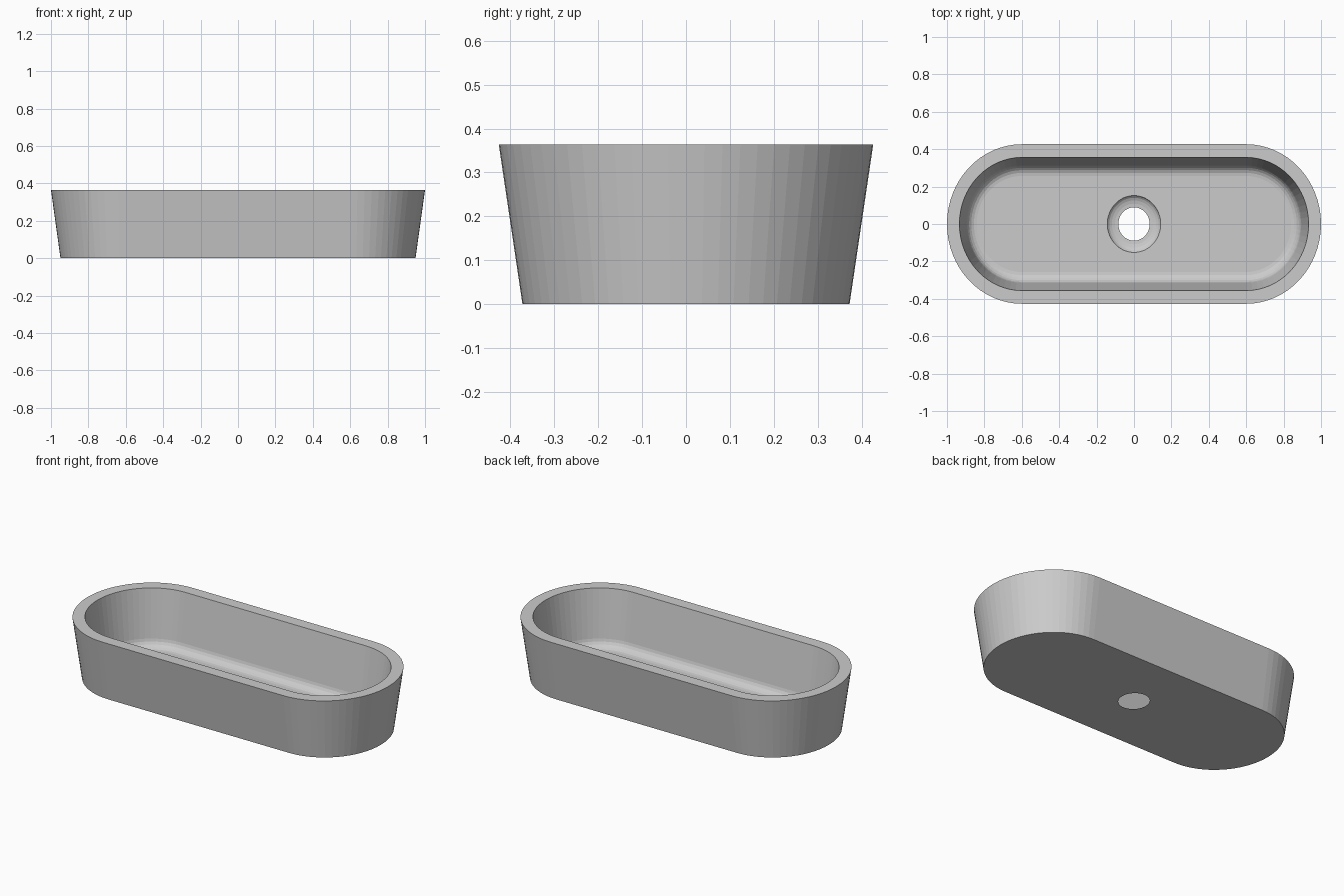
import bpy
import bmesh
from math import sin, cos, pi, radians

cube = bpy.data.objects.get("Cube")
if cube:
    bpy.data.objects.remove(cube, do_unlink=True)

ARC = 32          # segments in each rounded end
STRAIGHT = 0.599  # half length of the straight sides
SQUEEZE = 0.94    # rounded ends are slightly flattened along x
HEIGHT = 0.364
FLOOR = 0.03


def ring(bm, straight, radius, z):
    """Rounded-end outline; a single oval when straight is zero."""
    verts = []
    for side in (1, -1):
        for i in range(ARC + 1):
            a = -pi / 2 + pi * i / ARC
            verts.append(bm.verts.new((side * (straight + SQUEEZE * radius * cos(a)),
                                       side * radius * sin(a), z)))
    return verts


def fillet(straight, centre_r, centre_z, rad_r, rad_z, start, steps):
    """Profile points curving from a steep wall down to a flat floor."""
    points = []
    for i in range(steps + 1):
        a = radians(start + (-90 - start) * i / steps)
        points.append((straight, centre_r + rad_r * cos(a), centre_z + rad_z * sin(a)))
    return points


# Closed cross-section: outer wall, rim, inner wall, floor, dished drain
profile = [(STRAIGHT, 0.3725, 0), (STRAIGHT, 0.4265, HEIGHT), (STRAIGHT, 0.356, HEIGHT)]
profile += fillet(STRAIGHT, 0.257, FLOOR + 0.058, 0.058, 0.058, -8.6, 5)
profile += fillet(0, 0.089, FLOOR, 0.063, FLOOR, 0, 5)

# Basin
bm = bmesh.new()
rings = [ring(bm, *p) for p in profile]
for k, lower in enumerate(rings):
    upper = rings[(k + 1) % len(rings)]
    for i in range(len(lower)):
        j = (i + 1) % len(lower)
        bm.faces.new((lower[i], lower[j], upper[j], upper[i]))
bmesh.ops.remove_doubles(bm, verts=bm.verts, dist=0.0005)
bmesh.ops.recalc_face_normals(bm, faces=bm.faces)
mesh = bpy.data.meshes.new("basin")
bm.to_mesh(mesh)
bm.free()
basin = bpy.data.objects.new("basin", mesh)
bpy.context.collection.objects.link(basin)

# Grey finish
grey = bpy.data.materials.new("light_grey")
grey.use_nodes = True
colour = (0.6, 0.6, 0.6, 1)
grey.diffuse_color = colour
grey.node_tree.nodes["Principled BSDF"].inputs["Base Color"].default_value = colour
mesh.materials.append(grey)
